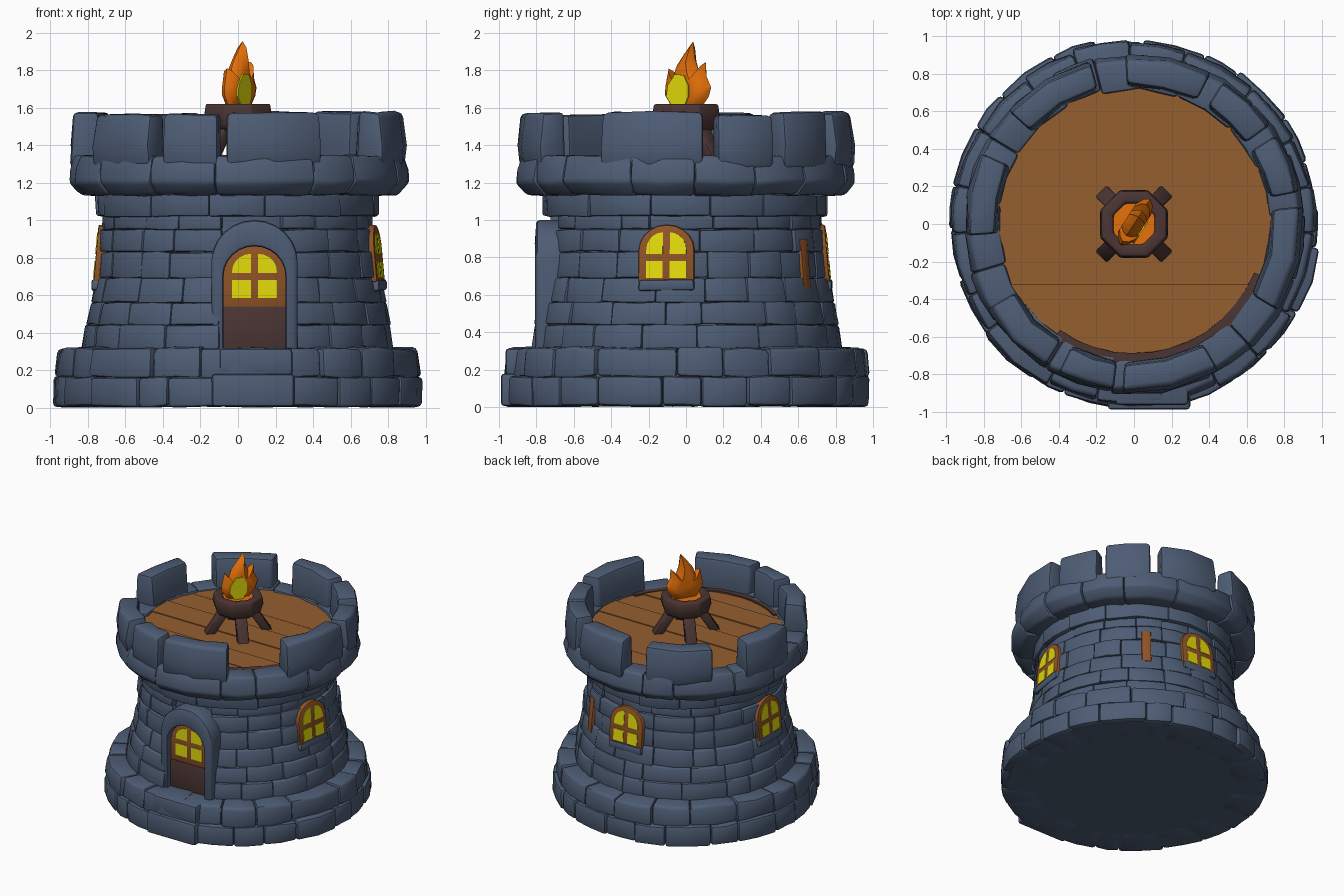
import bpy, bmesh, math, random
from mathutils import Vector, Matrix

if "Cube" in bpy.data.objects:
    bpy.data.objects.remove(bpy.data.objects["Cube"])

random.seed(7)
rad, cos, sin = math.radians, math.cos, math.sin
U = random.uniform


def material(name, c):
    m = bpy.data.materials.new(name)
    m.diffuse_color = (*c, 1)
    m.use_nodes = True
    m.node_tree.nodes["Principled BSDF"].inputs["Base Color"].default_value = m.diffuse_color
    return m


STONE = material("slate stone", (0.075, 0.108, 0.175))
WOOD = material("floor wood", (0.30, 0.112, 0.028))
FRAME = material("frame wood", (0.28, 0.088, 0.02))
DARK = material("dark brown", (0.07, 0.036, 0.034))
FIRE = material("flame orange", (0.87, 0.18, 0.003))
GLOW = material("glow yellow", (0.78, 0.72, 0.003))


def finish(name, bm, mat, bevel=0.0, seg=2, angle=40):
    bmesh.ops.recalc_face_normals(bm, faces=bm.faces)
    if bevel:
        es = [e for e in bm.edges if e.calc_face_angle(0) > 0.45]
        bmesh.ops.bevel(bm, geom=es, offset=bevel, segments=seg, profile=0.5,
                        affect='EDGES', clamp_overlap=True)
    me = bpy.data.meshes.new(name)
    bm.to_mesh(me)
    bm.free()
    me.materials.append(mat)
    me.shade_smooth()
    me.set_sharp_from_angle(angle=rad(angle))
    ob = bpy.data.objects.new(name, me)
    bpy.context.collection.objects.link(ob)
    return ob


def skin(bm, rings, closed=False):
    """Join equal rings of points; cap the ends unless closed."""
    vs = [[bm.verts.new(p) for p in r] for r in rings]
    k = len(vs[0])
    for i in range(len(vs) if closed else len(vs) - 1):
        a, b = vs[i], vs[(i + 1) % len(vs)]
        for j in range(k):
            bm.faces.new((a[j], a[(j + 1) % k], b[(j + 1) % k], b[j]))
    if not closed:
        bm.faces.new(vs[0])
        bm.faces.new(vs[-1][::-1])


def sector(bm, prof, a0, a1, n=2, jit=0.008):
    """Sweep a closed (radius, z) profile between two angles in degrees."""
    rings = []
    for i in range(n + 1):
        a = rad(a0 + (a1 - a0) * i / n)
        ring = []
        for r, z in prof:
            r += U(-jit, jit)
            ring.append((r * cos(a), r * sin(a), max(0, z + U(-jit, jit))))
        rings.append(ring)
    skin(bm, rings)


def lathe(bm, prof, n):
    skin(bm, [[(r * cos(t), r * sin(t), z) for r, z in prof]
              for t in (2 * math.pi * (i + 0.5) / n for i in range(n))], True)
    bmesh.ops.remove_doubles(bm, verts=bm.verts, dist=0.004)


def course(bm, prof, start, span, n, dr=0.012, jit=0.008):
    """A row of stones of uneven length."""
    cuts = [start + span * (i + (U(-0.25, 0.25) if 0 < i < n else 0)) / n for i in range(n + 1)]
    for a, b in zip(cuts, cuts[1:]):
        d = U(-dr, dr)
        sector(bm, [(r + d, z) for r, z in prof], a, b, 2, jit)


def plate(bm, outline, theta, back, front, shift=0.0, tilt=0.0):
    """Extrude a (sideways, z) outline outwards at an angle round the tower."""
    a = rad(theta)
    rings = []
    for d0 in (back, front):
        ring = []
        for u, z in outline:
            d, u = d0 - tilt * (z - 0.66), u + shift
            ring.append((d * cos(a) - u * sin(a), d * sin(a) + u * cos(a), z))
        rings.append(ring)
    skin(bm, rings)


def arch(w, z0, zs, zt, n=10):
    arc = [(-w * cos(math.pi * i / n), zs + (zt - zs) * sin(math.pi * i / n)) for i in range(n + 1)]
    return [(-w, z0)] + arc + [(w, z0)]


# Solid core behind the stones
bm = bmesh.new()
lathe(bm, [(0.001, 0.005), (0.94, 0.005), (0.94, 0.29), (0.735, 0.30), (0.725, 0.55), (0.70, 0.7),
           (0.685, 0.97), (0.685, 1.02), (0.72, 1.03), (0.72, 1.14), (0.82, 1.16), (0.86, 1.22),
           (0.85, 1.32), (0.75, 1.32), (0.75, 1.2), (0.001, 1.2)], 48)
finish("tower_core", bm, STONE)

# Two stone courses of the base
bm = bmesh.new()
course(bm, [(0.72, 0.005), (0.985, 0.005), (0.985, 0.165), (0.72, 0.165)], 5, 360, 22, 0.014, 0.006)
course(bm, [(0.72, 0.16), (0.978, 0.16), (0.965, 0.315), (0.72, 0.325)], 12, 360, 19, 0.018, 0.008)
finish("base_stones", bm, STONE, 0.022)

# Door step
bm = bmesh.new()
for x0, x1, y, z0, z1 in ((-0.14, 0.3, -0.99, 0.005, 0.18), (-0.1, 0.29, -0.965, 0.17, 0.315)):
    plate(bm, [(x0, z0), (x1, z0), (x1, z1), (x0, z1)], -90, 0.7, -y)
finish("door_step", bm, STONE, 0.02)

# Tapering wall, with the courses interrupted by the door
bm = bmesh.new()
wall = [(0.31, 0.835), (0.44, 0.815), (0.56, 0.79), (0.69, 0.76), (0.83, 0.745), (0.95, 0.73), (1.04, 0.72)]
for (z0, r0), (z1, r1) in zip(wall, wall[1:]):
    course(bm, [(0.66, z0), (r0, z0), (r1 + 0.004, z1), (0.66, z1)], -71, 334, 17, 0.008, 0.005)
course(bm, [(0.66, 1.02), (0.755, 1.02), (0.755, 1.15), (0.66, 1.15)], 10, 360, 13, 0.008, 0.006)
finish("wall_stones", bm, STONE, 0.012)

# Overhanging crown ring
bm = bmesh.new()
course(bm, [(0.72, 1.13), (0.85, 1.135), (0.915, 1.2), (0.905, 1.27), (0.885, 1.345), (0.725, 1.345)],
       3, 360, 15, 0.008, 0.007)
finish("crown_ring", bm, STONE, 0.018)

# Battlement blocks
bm = bmesh.new()
for a, b in ((63, 93), (36, 58), (11, 32), (-31, 6), (-94, -60), (-117, -97),
             (-150, -122), (155, 184), (105, 138)):
    t = 1.57 + U(-0.012, 0.008)
    sector(bm, [(0.73, 1.28), (0.895, 1.28), (0.9, 1.4), (0.885, t), (0.745, t)], a, b, 2, 0.009)
finish("battlements", bm, STONE, 0.025)

# Plank floor on the roof
bm = bmesh.new()
R, rows = 0.75, 7
for k in range(rows):
    ys = [-R + 2 * R * (k + j / 6) / rows for j in range(7)]
    right = [(math.sqrt(max(R * R - y * y, 0.0004)), y) for y in ys]
    pts = right + [(-x, y) for x, y in right[::-1]]
    z = 1.33 + U(-0.005, 0.005)
    skin(bm, [[(x, y, h) for x, y in pts] for h in (1.22, z)])
finish("roof_planks", bm, WOOD)

# Dark worn rim along part of the floor
bm = bmesh.new()
sector(bm, [(0.69, 1.325), (0.74, 1.325), (0.74, 1.34), (0.69, 1.34)], -125, -22, 12, 0.002)
finish("floor_rim", bm, DARK)

# Arched windows: frame, four panes and sill
frames, panes, sills = bmesh.new(), bmesh.new(), bmesh.new()


def four_panes(theta, r, w, z0, zm, zs, zt, shift=0.0, tilt=0.0, g=0.019):
    for s in (-1, 1):
        low = [(s * g, z0), (s * w, z0), (s * w, zm - g), (s * g, zm - g)]
        top = [(s * g, zm + g), (s * w, zm + g)]
        top += [(s * (g + (w - g) * cos(t)), zs + (zt - zs) * sin(t))
                for t in (math.pi / 2 * i / 5 for i in range(6))]
        for outline in (low, top):
            plate(panes, outline, theta, r, r + 0.005, shift, tilt)


for th in (-8, 89, 180):
    plate(frames, arch(0.15, 0.67, 0.84, 0.975), th, 0.66, 0.772, 0, 0.09)
    four_panes(th, 0.771, 0.108, 0.69, 0.80, 0.84, 0.935, 0, 0.09)
    plate(sills, [(-0.15, 0.62), (0.155, 0.625), (0.15, 0.685), (-0.145, 0.68)], th, 0.66, 0.782)

# Narrow boarded slit at the back right
plate(frames, [(-0.035, 0.63), (0.035, 0.63), (0.035, 0.9), (-0.035, 0.9)], 57, 0.66, 0.775, 0, 0.09)

# Door: dark lower panel, framed upper window, stone surround
DX = 0.088
plate(frames, arch(0.175, 0.53, 0.70, 0.865), -90, 0.66, 0.757, DX)
four_panes(-90, 0.756, 0.12, 0.585, 0.70, 0.725, 0.82, DX)
finish("window_frames", frames, FRAME, 0.008)
finish("window_panes", panes, GLOW)
finish("window_sills", sills, STONE, 0.015)

bm = bmesh.new()
plate(bm, [(-0.175, 0.3), (0.175, 0.3), (0.175, 0.54), (-0.175, 0.54)], -90, 0.66, 0.762, DX)
finish("door_panel", bm, DARK, 0.006)

bm = bmesh.new()
inner, outer = arch(0.165, 0.3, 0.70, 0.86, 12), arch(0.23, 0.3, 0.78, 1.0, 12)
skin(bm, [[(i[0] + DX, -0.81, i[1]), (o[0] + DX, -0.80, o[1]), (o[0] + DX, -0.62, o[1]),
           (i[0] + DX, -0.62, i[1])] for i, o in zip(inner, outer)])
finish("door_surround", bm, STONE, 0.018)

# Fire bowl on four splayed legs
bm = bmesh.new()
lathe(bm, [(0.001, 1.455), (0.11, 1.455), (0.175, 1.495), (0.195, 1.56), (0.185, 1.62), (0.125, 1.62),
           (0.11, 1.58), (0.001, 1.58)], 8)
finish("fire_bowl", bm, DARK, 0.01)
bm = bmesh.new()
for k in range(4):
    a = rad(45 + 90 * k)
    out, side = Vector((cos(a), sin(a), 0)), Vector((-sin(a), cos(a), 0))
    skin(bm, [[out * (r + i * 0.038) + side * j * 0.043 + Vector((0, 0, z))
               for i, j in ((-1, -1), (1, -1), (1, 1), (-1, 1))]
              for r, z in ((0.215, 1.32), (0.10, 1.50))])
finish("fire_bowl_legs", bm, DARK, 0.01)

# Embers, flame and its bright heart on one side
bm = bmesh.new()
bmesh.ops.create_circle(bm, cap_ends=True, segments=12, radius=0.118,
                        matrix=Matrix.Translation((0, 0, 1.603)))
finish("embers", bm, FIRE)

along, nrm = Vector((0.54, 0.84, 0)), Vector((0.84, -0.54, 0))
flame = [(-0.08, 1.59), (-0.135, 1.67), (-0.13, 1.72), (-0.11, 1.81), (-0.075, 1.77), (-0.055, 1.83),
         (-0.01, 1.89), (0.045, 1.955), (0.055, 1.87), (0.08, 1.80), (0.125, 1.845), (0.13, 1.77),
         (0.16, 1.71), (0.145, 1.66), (0.09, 1.59)]
bm = bmesh.new()
rings = []
for d, s in ((-0.05, 0.6), (-0.028, 0.87), (0, 1), (0.028, 0.87), (0.05, 0.6)):
    rings.append([along * (0.005 + (u - 0.005) * s) + nrm * d + Vector((0, 0, 1.68 + (z - 1.68) * s))
                  for u, z in flame])
skin(bm, rings)
finish("flame", bm, FIRE, angle=35)

heart = [(-0.045, 1.6), (-0.09, 1.66), (-0.08, 1.72), (-0.035, 1.78), (0.02, 1.775),
         (0.05, 1.72), (0.05, 1.66), (0.02, 1.6)]
bm = bmesh.new()
skin(bm, [[along * u + nrm * d + Vector((0, 0, z)) for u, z in heart] for d in (0.048, 0.0575)])
finish("flame_heart", bm, GLOW)
